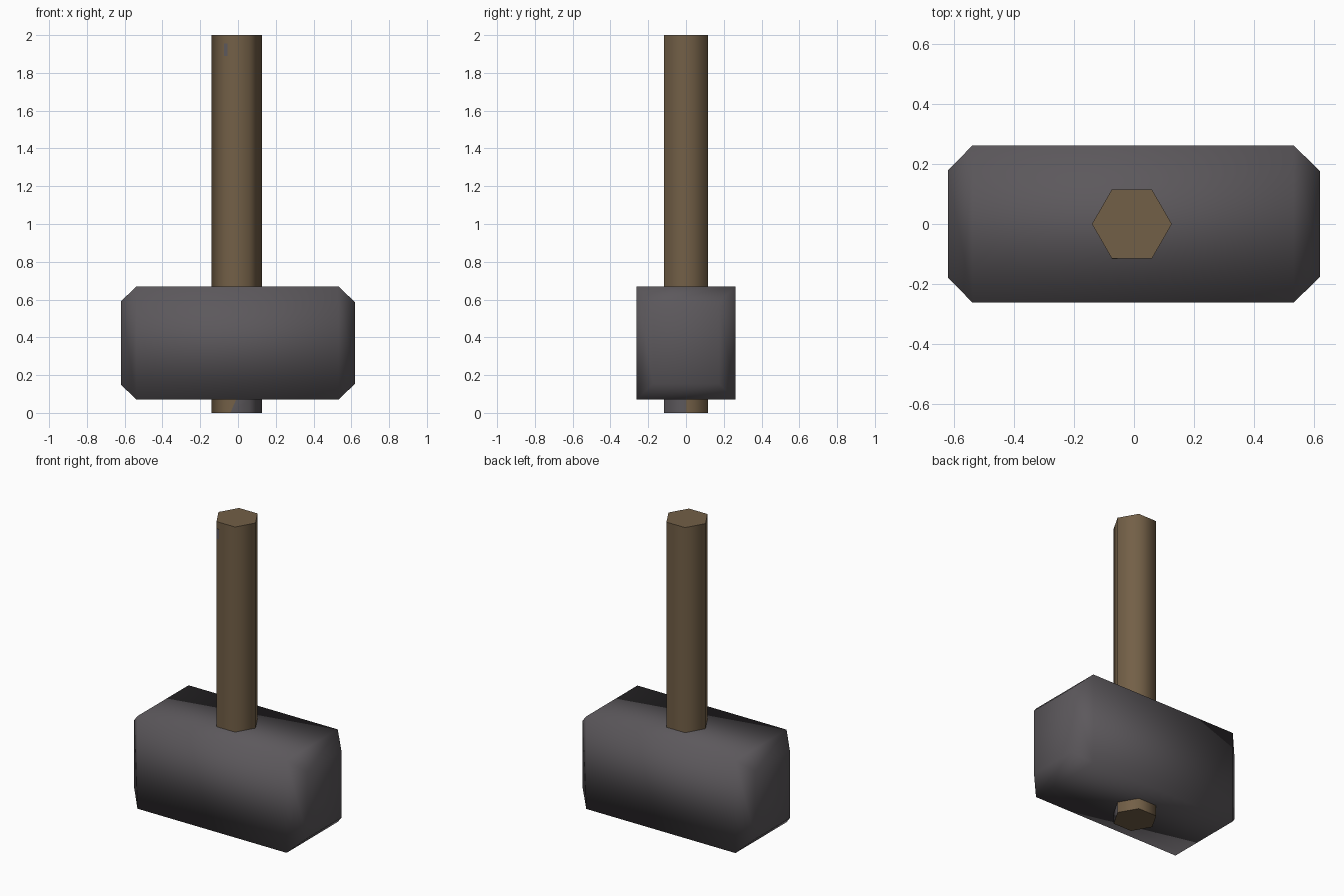
import bpy, bmesh, math
from mathutils import Vector

if "Cube" in bpy.data.objects:
    bpy.data.objects.remove(bpy.data.objects["Cube"])


def material(name, rgb):
    m = bpy.data.materials.new(name)
    m.diffuse_color = (*rgb, 1)
    m.use_nodes = True
    m.node_tree.nodes["Principled BSDF"].inputs["Base Color"].default_value = m.diffuse_color
    return m


STONE = material("dark_stone", (0.107, 0.098, 0.107))
WOOD = material("brown_wood", (0.171, 0.116, 0.063))


def loft(bm, rings):
    """Join equal-sized vertex rings with quads and cap both ends."""
    loops = [[bm.verts.new(p) for p in ring] for ring in rings]
    for a, b in zip(loops, loops[1:]):
        for i in range(len(a)):
            j = (i + 1) % len(a)
            bm.faces.new((a[i], a[j], b[j], b[i]))
    bm.faces.new(loops[0][::-1])
    bm.faces.new(loops[-1])
    bmesh.ops.recalc_face_normals(bm, faces=bm.faces)


def finish(bm, name, mats):
    me = bpy.data.meshes.new(name)
    bm.to_mesh(me)
    bm.free()
    for m in mats:
        me.materials.append(m)
    ob = bpy.data.objects.new(name, me)
    bpy.context.collection.objects.link(ob)
    return ob


# Hammer head: block with chamfered ends, shaded smooth all over
ZC = 0.37
bm = bmesh.new()
rings = []
for x, hy, hz in ((-0.62, 0.178, 0.22), (-0.538, 0.262, 0.30),
                  (0.532, 0.262, 0.30), (0.62, 0.175, 0.215)):
    rings.append([(x, sy * hy, ZC + sz * hz)
                  for sy, sz in ((-1, -1), (1, -1), (1, 1), (-1, 1))])
loft(bm, rings)
for f in bm.faces:
    f.smooth = True
finish(bm, "hammer_head", [STONE])

# Handle: hexagonal shaft through the head
CX, R, Z_CUT = -0.007, 0.133, 0.07
bm = bmesh.new()
loft(bm, [[(CX + R * math.cos(math.radians(60 * i)),
            R * math.sin(math.radians(60 * i)), z) for i in range(6)]
          for z in (0, Z_CUT, 2.0)])

# Slanted cut across the front of the stub for the stone-coloured corner
front = [f for f in bm.faces
         if f.normal.y < -0.9 and f.calc_center_median().z < Z_CUT]
geom = front + list(front[0].edges) + list(front[0].verts)
bmesh.ops.bisect_plane(bm, geom=geom, plane_co=Vector((-0.04, 0, 0)),
                       plane_no=Vector((0.07, 0, -0.03)))
for f in bm.faces:
    c = f.calc_center_median()
    side = abs(f.normal.z) < 0.5
    f.smooth = side
    if side and c.z < Z_CUT and f.normal.y < -0.3 and c.x > -0.01:
        f.material_index = 1
for e in bm.edges:
    if any(abs(f.normal.z) > 0.5 for f in e.link_faces):
        e.smooth = False
finish(bm, "handle", [WOOD, STONE])

# Small stone-coloured fleck near the top of the handle
bm = bmesh.new()
y = -R * math.sin(math.radians(60))
loft(bm, [[(-0.073, yy, 1.89), (-0.055, yy, 1.89),
           (-0.055, yy, 1.955), (-0.073, yy, 1.955)]
          for yy in (y - 0.002, y + 0.001)])
finish(bm, "handle_fleck", [STONE])
